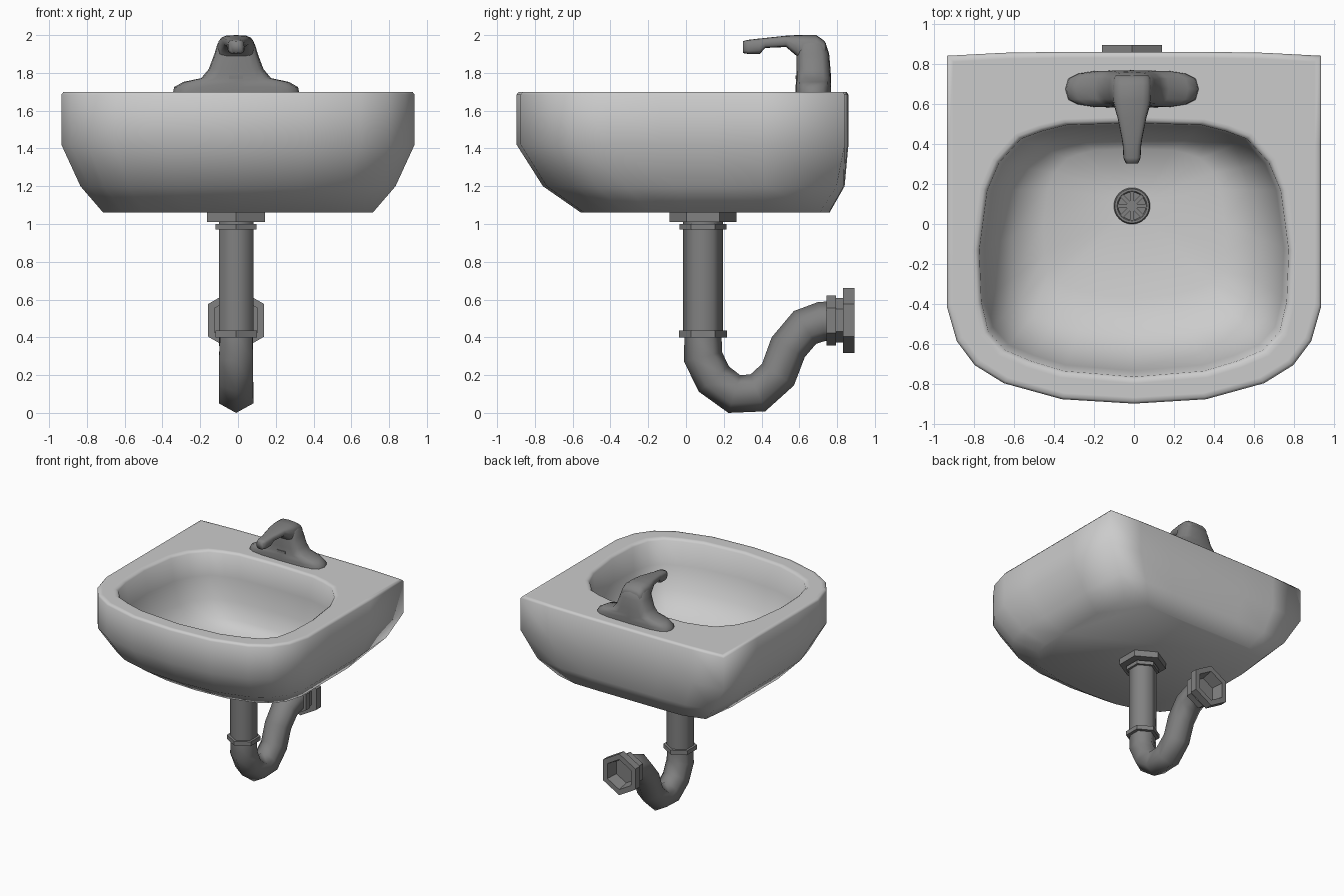
import bpy, bmesh
from math import sin, cos, pi, radians
from mathutils import Vector

if "Cube" in bpy.data.objects:
    bpy.data.objects.remove(bpy.data.objects["Cube"])

CX, DY = -0.01, 0.09      # centre line of the plumbing

metal = bpy.data.materials.new("dark_metal")
metal.diffuse_color = (.22, .22, .22, 1)
metal.use_nodes = True
metal.node_tree.nodes["Principled BSDF"].inputs["Base Color"].default_value = metal.diffuse_color


def loft(name, rings, angle=40, mat=metal):
    """Skin a list of equal-length rings and cap both ends."""
    bm = bmesh.new()
    loops = [[bm.verts.new(p) for p in ring] for ring in rings]
    n = len(loops[0])
    for a, b in zip(loops, loops[1:]):
        for i in range(n):
            j = (i + 1) % n
            bm.faces.new((a[i], a[j], b[j], b[i]))
    bm.faces.new(loops[0])
    bm.faces.new(loops[-1])
    bmesh.ops.recalc_face_normals(bm, faces=bm.faces)
    mesh = bpy.data.meshes.new(name)
    bm.to_mesh(mesh)
    bm.free()
    ob = bpy.data.objects.new(name, mesh)
    bpy.context.collection.objects.link(ob)
    if mat:
        mesh.materials.append(mat)
    bpy.ops.object.select_all(action='DESELECT')
    ob.select_set(True)
    bpy.context.view_layer.objects.active = ob
    bpy.ops.object.shade_smooth_by_angle(angle=radians(angle))
    return ob


def mirrored(half):
    return half + [(-x, y) for x, y in reversed(half[1:-1])]


def rounded(cu, cv, ru, rv, n=16, power=0.6):
    """Superellipse cross-section as (u, v) pairs."""
    out = []
    for i in range(n):
        c, s = cos(2 * pi * i / n), sin(2 * pi * i / n)
        out.append((cu + ru * abs(c) ** power * (1 if c > 0 else -1),
                    cv + rv * abs(s) ** power * (1 if s > 0 else -1)))
    return out


def tube(name, path, radii, sides=6, angle=70):
    """Tube along a path in the yz plane, with a corner kept in that plane."""
    pts = [Vector((CX, y, z)) for y, z in path]
    rings = []
    for i, p in enumerate(pts):
        d0 = (p - pts[max(i - 1, 0)]).normalized()
        d1 = (pts[min(i + 1, len(pts) - 1)] - p).normalized()
        side = Vector((1, 0, 0))
        out = (d0 + d1).normalized().cross(side)
        r = radii[i] if isinstance(radii, list) else radii
        rings.append([p + r * (out * cos(2 * pi * k / sides) + side * sin(2 * pi * k / sides))
                      for k in range(sides)])
    return loft(name, rings, angle)


def box(name, loc, size, turn=0):
    bpy.ops.mesh.primitive_cube_add(size=1, location=loc, rotation=(0, 0, turn))
    ob = bpy.context.object
    ob.name, ob.scale = name, size
    ob.data.materials.append(metal)


# Basin: outer shell, rim and bowl in one skin
outer = mirrored([(0, .86), (.35, .86), (.65, .855), (.935, .84), (.935, .4), (.935, .13),
                  (.935, -.13), (.935, -.41), (.885, -.585), (.795, -.705), (.65, -.795),
                  (.36, -.875), (0, -.897)])
inner = mirrored([(0, .51), (.34, .5), (.46, .47), (.57, .43), (.68, .31), (.74, .17),
                  (.78, -.13), (.77, -.39), (.735, -.54), (.65, -.635), (.52, -.69),
                  (.355, -.74), (0, -.77)])
rings = []
for z, sx, sy, oy, corner in [(1.06, .763, .749, .116, .95), (1.2, .892, .909, .058, .97),
                              (1.42, 1, 1, 0, 1), (1.685, 1, 1, 0, 1), (1.70, .988, .988, 0, 1),
                              (1.70, .965, .965, 0, 1)]:
    ring = [Vector((x * sx, y * sy + oy, z)) for x, y in outer]
    for i in (3, -3):                      # soften the back corners low down
        ring[i].x *= corner
        ring[i].y *= corner
    rings.append(ring)
for z, s, cy in [(1.70, 1.04, -.1), (1.70, 1.015, -.1), (1.685, .99, -.1), (1.5, .96, -.09),
                 (1.32, .89, -.07), (1.19, .77, -.04), (1.125, .58, .02), (1.11, .12, .08)]:
    rings.append([(x * s, cy + (y + .1) * s, z) for x, y in inner])
loft("basin", rings, 100, None)

# Drain strainer: plate, rim, hub and spokes
tube("drain_plate", [(DY, 1.09), (DY, 1.118)], .09, 24, 40)
tube("drain_hub", [(DY, 1.115), (DY, 1.128)], .028, 16, 40)
bpy.ops.mesh.primitive_torus_add(major_radius=.08, minor_radius=.011, major_segments=24,
                                 minor_segments=6, location=(CX, DY, 1.12))
bpy.context.object.name = "drain_rim"
bpy.context.object.data.materials.append(metal)
for k in range(8):
    a = k * pi / 4
    box(f"drain_spoke_{k + 1}", (CX + .05 * cos(a), DY + .05 * sin(a), 1.121),
        (.06, .02, .012), a)

# Faucet body: wide base sweeping up into a column
body = [(1.69, .335, .58, .768), (1.725, .328, .58, .768), (1.752, .28, .582, .768),
        (1.772, .185, .584, .768), (1.82, .145, .585, .765), (1.90, .115, .585, .758),
        (1.95, .10, .59, .742), (1.975, .085, .61, .715)]
loft("faucet_body", [[(x, y, z) for x, y in rounded(CX, (f + b) / 2, w, (b - f) / 2)]
                     for z, w, f, b in body], 80)

# Faucet spout: tapering arm with a downturned tip
spout = [(.742, .085, 1.955, 1.85), (.73, .094, 1.972, 1.84), (.69, .098, 2.0, 1.83),
         (.62, .097, 2.0, 1.85), (.585, .088, 2.0, 1.89), (.53, .072, 1.997, 1.937),
         (.42, .05, 1.985, 1.932), (.39, .046, 1.982, 1.90),
         (.33, .043, 1.975, 1.90), (.302, .03, 1.968, 1.905)]
loft("faucet_spout", [[(x, y, z) for x, z in rounded(CX, (t + b) / 2, w, (t - b) / 2)]
                      for y, w, t, b in spout], 80)

# Small slot on the faucet front
box("faucet_slot", (CX, .586, 1.777), (.075, .014, .018))

# Plumbing: hexagonal flanges, collars and the curved trap
tube("basin_flange", [(DY, 1.01), (DY, 1.07)], .177, 6, 30)
tube("upper_collar", [(DY, .97), (DY, 1.0)], .125, 6, 30)
tube("tail_pipe", [(DY, 1.02), (DY, .41)], .105)
tube("lower_collar", [(DY, .435), (DY, .40)], .127, 6, 30)
trap = tube("trap_pipe", [(.09, .42), (.09, .305), (.147, .187), (.255, .108), (.38, .113),
                          (.487, .21), (.541, .355), (.63, .46), (.72, .492), (.79, .492)],
            [.098, .104, .104, .105, .105, .102, .102, .105, .105, .105])
tube("wall_nut", [(.745, .49), (.795, .49)], .132, 6, 30)

# Wall flange: stepped hexagon, open towards the wall
steps = [(.118, .79), (.118, .832), (.172, .832), (.172, .893), (.125, .893), (.105, .80)]
loft("wall_flange", [[(CX + r * sin(k * pi / 3), y, .49 + r * cos(k * pi / 3))
                      for k in range(6)] for r, y in steps], 30)

# Settle the trap exactly on z = 0
trap.location.z -= min(v.co.z for v in trap.data.vertices)
